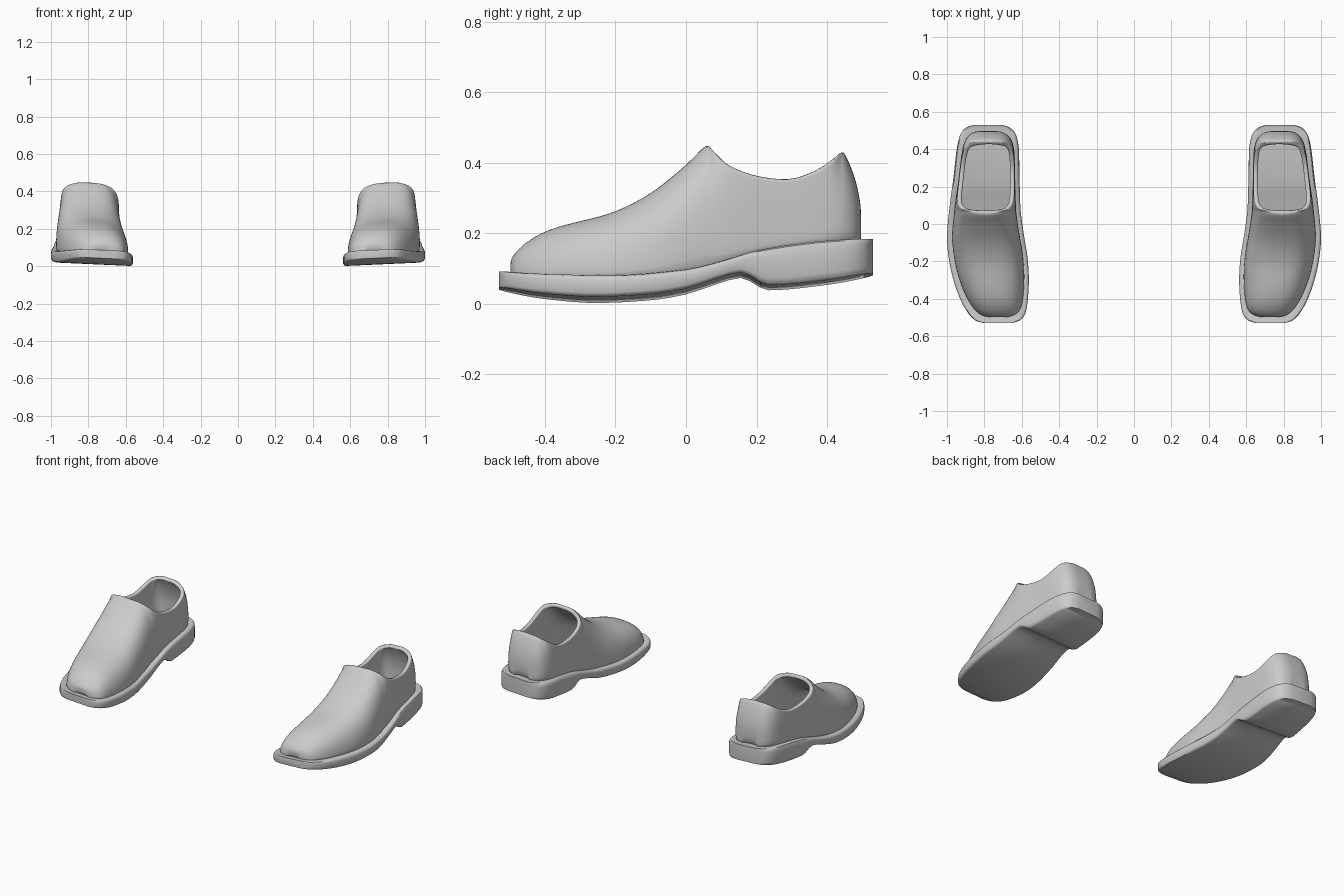
import bpy, bmesh, math

if "Cube" in bpy.data.objects:
    bpy.data.objects.remove(bpy.data.objects["Cube"])

leather = bpy.data.materials.new("plain_grey")
leather.diffuse_color = (0.6, 0.6, 0.6, 1)
leather.use_nodes = True
leather.node_tree.nodes["Principled BSDF"].inputs["Base Color"].default_value = leather.diffuse_color

# Profiles along the shoe length: (y, value)
INNER = [(-.53, .655), (-.522, .625), (-.505, .598), (-.47, .578), (-.4, .567), (-.3, .562), (-.2, .567),
         (-.05, .59), (.1, .608), (.25, .612), (.4, .615), (.47, .628), (.505, .65), (.522, .678), (.53, .71)]
OUTER = [(-.53, .80), (-.522, .835), (-.505, .862), (-.47, .892), (-.4, .93), (-.3, .965), (-.2, .988),
         (-.08, 1.0), (.1, .985), (.25, .965), (.4, .948), (.47, .932), (.505, .91), (.522, .885), (.53, .85)]
BOTTOM = [(-.53, .045), (-.4, .022), (-.25, .011), (-.1, .018), (0, .034), (.08, .06),
          (.155, .08), (.235, .045), (.4, .06), (.53, .083)]
WELT = [(-.53, .09), (-.4, .078), (-.2, .072), (0, .088), (.1, .112), (.2, .142), (.3, .16), (.4, .172), (.53, .18)]
CREST = [(-.498, .125), (-.485, .145), (-.46, .17), (-.4, .207), (-.33, .228), (-.22, .254), (-.12, .30),
         (-.05, .35), (.06, .455), (.12, .55), (.2, .62), (.3, .62), (.4, .54), (.445, .435),
         (.465, .395), (.485, .335), (.497, .27)]
RIM = [(.06, .455), (.07, .44), (.1, .402), (.14, .377), (.2, .356), (.29, .345), (.36, .368), (.41, .397), (.445, .435)]


def curve(table, y):
    """Smooth interpolation that never overshoots the table."""
    y = min(max(y, table[0][0]), table[-1][0])
    d = [(b[1] - a[1]) / (b[0] - a[0]) for a, b in zip(table, table[1:])]
    m = [d[0]] + [2 * p * q / (p + q) if p * q > 0 else 0 for p, q in zip(d, d[1:])] + [d[-1]]
    for i, (a, b) in enumerate(zip(table, table[1:])):
        if y <= b[0]:
            h = b[0] - a[0]
            t = (y - a[0]) / h
            return ((1 + 2 * t) * (1 - t) ** 2 * a[1] + t * (1 - t) ** 2 * h * m[i]
                    + t * t * (3 - 2 * t) * b[1] + t * t * (t - 1) * h * m[i + 1])


def tilt(x):
    return .045 * (x - .78)


def finish(bm, name, angle):
    me = bpy.data.meshes.new(name)
    bm.to_mesh(me)
    bm.free()
    ob = bpy.data.objects.new(name, me)
    bpy.context.collection.objects.link(ob)
    me.materials.append(leather)
    bpy.ops.object.select_all(action='DESELECT')
    bpy.context.view_layer.objects.active = ob
    ob.select_set(True)
    bpy.ops.object.shade_smooth_by_angle(angle=math.radians(angle))
    return ob


# Sole and heel: one rounded-edge section lofted along the length
half = [(.93, 0), (.975, .05), (1, .18), (1, .72), (.99, .86), (.965, .96), (.92, 1), (.8, .99)]
section = half + [(-u, v) for u, v in reversed(half)]
ends = [.53, .528, .522, .514, .505, .49, .47]
ys = [-e for e in ends] + [-.44 + .04 * i for i in range(15)] + [.155, .18, .21, .235, .28, .32, .36, .4, .44] + ends[::-1]
bm = bmesh.new()
rings = []
for y in ys:
    a, b, lo, hi = (curve(t, y) for t in (INNER, OUTER, BOTTOM, WELT))
    c, w = (a + b) / 2, (b - a) / 2
    rings.append([bm.verts.new((c + u * w, y, lo + v * (hi - lo) + tilt(c + u * w))) for u, v in section])
n = len(section)
for r, s in zip(rings, rings[1:]):
    for i in range(n):
        bm.faces.new((r[i], r[(i + 1) % n], s[(i + 1) % n], s[i]))
for r in (rings[0], rings[-1]):
    bm.faces.new(r)
bmesh.ops.recalc_face_normals(bm, faces=bm.faces)
sole = finish(bm, "sole", 40)

# Upper: arched sections, split along the top where the foot opening is
N = 13
front = [-.498, -.498, -.495, -.49, -.483, -.473, -.46, -.44, -.41, -.37, -.32, -.27, -.22, -.17, -.12, -.08, -.04,
         0, .03, .06]
back = [.07, .083, .1, .12, .15, .19, .24, .29, .33, .37, .4, .42, .435, .445, .456, .467, .478, .487, .493, .497, .497]
ys = front + back
bm = bmesh.new()
sides = ([], [])
for j, y in enumerate(ys):
    a, b = curve(INNER, y * .53 / .498) + .023, curve(OUTER, y * .53 / .498) - .026
    c, w = (a + b) / 2, (b - a) / 2
    base = curve(WELT, y) - .012
    h = curve(CREST, y) - base
    if j in (0, len(ys) - 1):
        h = .004
    p = 2.4 + .8 * min(1, max(0, (y + .35) / .4))
    top = math.pi / 2
    if .06 < y < .445:
        top = math.asin(min(1, (curve(RIM, y) - base) / h) ** (p / 2))
    for side, sign in zip(sides, (-1, 1)):
        row = []
        for i in range(N + 1):
            t = top * i / N
            x = c + sign * w * max(0, math.cos(t)) ** (2 / p)
            row.append(bm.verts.new((x, y, base + h * math.sin(t) ** (2 / p) + tilt(x))))
        side.append(row)
for k, side in enumerate(sides):
    for r, s in zip(side, side[1:]):
        for i in range(N):
            f = (r[i], r[i + 1], s[i + 1], s[i])
            bm.faces.new(f if k == 0 else f[::-1])
bmesh.ops.remove_doubles(bm, verts=bm.verts, dist=.0004)
upper = finish(bm, "upper", 60)
wall = upper.modifiers.new("wall", 'SOLIDIFY')
wall.thickness = .024
wall.offset = -1
sub = upper.modifiers.new("smooth", 'SUBSURF')
sub.levels = sub.render_levels = 1

# The other shoe of the pair
for ob in (sole, upper):
    m = ob.modifiers.new("pair", 'MIRROR')
    m.use_mirror_merge = False
